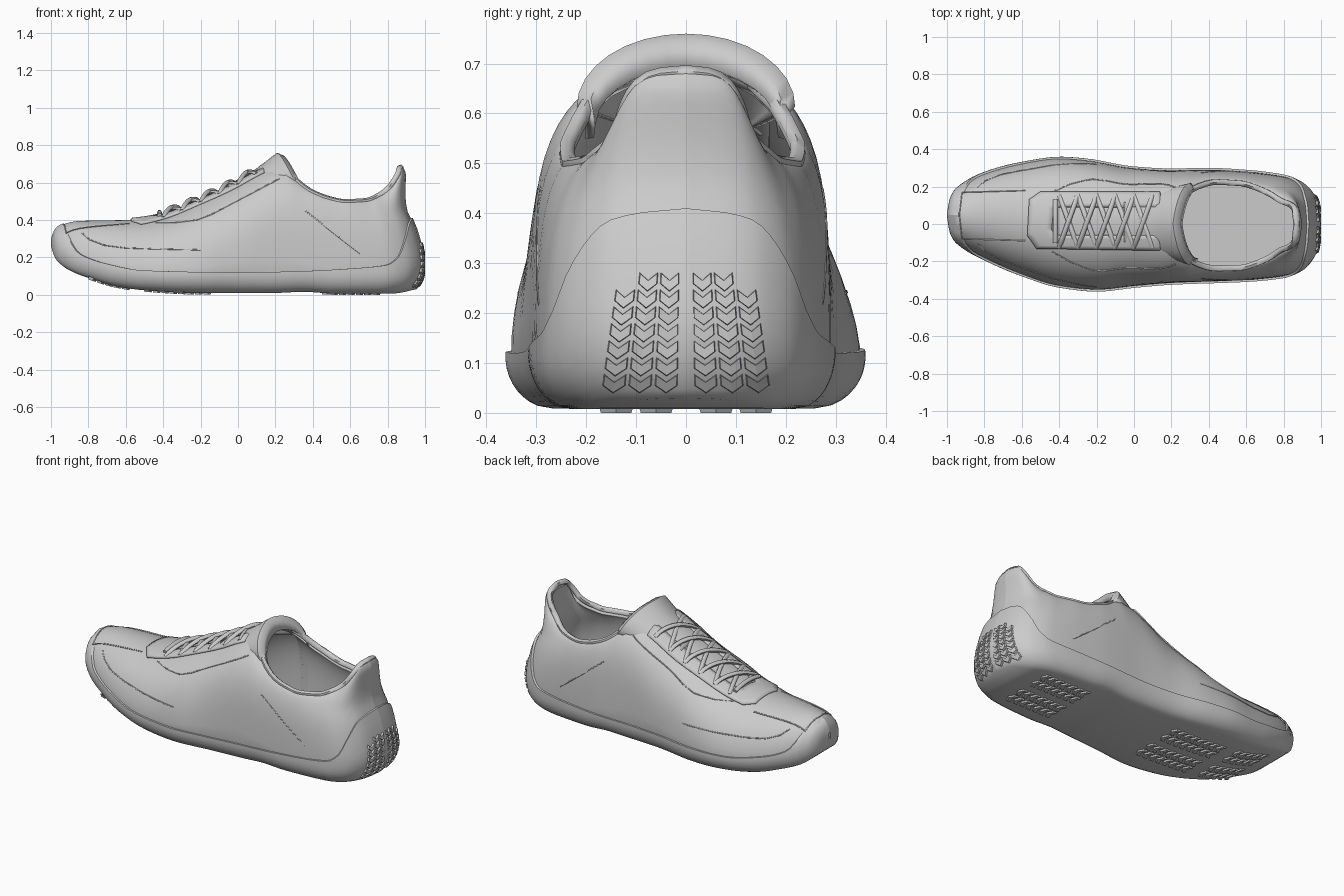
import bpy, bmesh, math
from mathutils import Vector

if "Cube" in bpy.data.objects:
    bpy.data.objects.remove(bpy.data.objects["Cube"])

grey = bpy.data.materials.new("mid grey")
grey.use_nodes = True
grey.diffuse_color = (0.6, 0.6, 0.6, 1)
grey.node_tree.nodes["Principled BSDF"].inputs["Base Color"].default_value = (0.6, 0.6, 0.6, 1)


def curve_of(*pts):
    """Monotone smooth interpolation through (x, value) pairs."""
    n = len(pts)
    sec = [(pts[i + 1][1] - pts[i][1]) / (pts[i + 1][0] - pts[i][0]) for i in range(n - 1)]
    tan = [sec[0]] + [2 * a * b / (a + b) if a * b > 0 else 0 for a, b in zip(sec, sec[1:])] + [sec[-1]]

    def f(x):
        x = min(max(x, pts[0][0]), pts[-1][0])
        i = max(k for k in range(n - 1) if pts[k][0] <= x)
        h = pts[i + 1][0] - pts[i][0]
        t = (x - pts[i][0]) / h
        return ((1 + 2 * t) * (1 - t) ** 2 * pts[i][1] + t * (1 - t) ** 2 * h * tan[i]
                + t * t * (3 - 2 * t) * pts[i + 1][1] + t * t * (t - 1) * h * tan[i + 1])
    return f


# Shape curves along the length: outline, underside, crest, collar width, sole edge, shoulder fullness
left = curve_of((-1, .06), (-.985, .14), (-.95, .2), (-.8, .285), (-.6, .338), (-.4, .364), (-.25, .352),
                (0, .308), (.2, .297), (.4, .3), (.6, .29), (.8, .265), (.9, .225), (.97, .15), (.99, .09), (1, 0))
right = curve_of((-1, .04), (-.985, -.05), (-.95, -.11), (-.8, -.2), (-.6, -.285), (-.4, -.345), (-.2, -.364),
                 (0, -.342), (.2, -.325), (.6, -.31), (.8, -.29), (.9, -.25), (.97, -.17), (.99, -.1), (1, 0))
centre = curve_of((-1, .05), (-.8, .04), (-.4, .01), (.2, 0), (1, 0))
under = curve_of((-1, .26), (-.98, .2), (-.95, .165), (-.9, .13), (-.8, .09), (-.65, .045), (-.5, .024),
                 (-.2, .009), (.2, .01), (.35, .016), (.5, .008), (.9, .008), (1, .03))
crest = curve_of((-1, .3), (-.98, .35), (-.95, .375), (-.85, .395), (-.6, .4), (-.5, .41), (-.4, .43),
                 (-.2, .51), (0, .605), (.1, .66), (.2, .7), (.24, .68), (.32, .6), (.4, .545), (.5, .51),
                 (.6, .495), (.75, .5), (.85, .53), (.92, .575), (.97, .645), (.99, .675), (1, .68))
collar = curve_of((-1, 0), (.2, 0), (.25, .45), (.32, .7), (.45, .82), (.6, .82), (.7, .77), (.8, .69),
                  (.9, .6), (.96, .68), (1, .74))
heel = curve_of((0, .93), (.03, .955), (.08, .985), (.16, 1), (.3, .975), (.4, .94), (.46, .912),
                (.55, .905), (.64, .908), (.7, .885))
edge = curve_of((-1, .45), (-.94, .4), (-.9, .29), (-.85, .22), (-.7, .165), (-.5, .13), (0, .12),
                (.3, .125), (.6, .14), (.8, .16), (.86, .2), (.91, .28), (.97, .38), (1, .41))
full = curve_of((-1, 2.8), (-.6, 2.6), (-.1, 3.2), (.2, 5), (1, 3.5))


def skin(x, z, side, off=0.0):
    """Point on the shoe skin at station x, height z, on one side."""
    lo, hi = under(x), crest(x)
    v = min(max((z - lo) / (hi - lo), 0), 1)
    k = min(1, (z - lo) / min(.11, .5 * (hi - lo)))
    r = collar(x)
    f = r + (1 - r) * max(0, 1 - v ** full(x)) ** (.5 + .3 * r)
    f *= .74 + .26 * math.sqrt(max(0, 1 - (1 - k) ** 2))
    c = centre(x)
    w = (left(x) - c) if side > 0 else (c - right(x))
    t = min(max((x - .4) / .6, 0), 1)
    px = x - (1 - heel(z)) * t * t * (3 - 2 * t) + off * x ** 3
    return Vector((px, c + side * max(0, w + off * min(1, w * 12)) * f, z))


def vamp(x, y, lift=0.0):
    """Point on the closed front of the shoe above plan position x, y."""
    c = centre(x)
    w = (left(x) - c) if y > c else (c - right(x))
    v = max(0, 1 - ((y - c) / w) ** 2) ** (1 / full(x))
    return Vector((x, y, under(x) + v * (crest(x) - under(x)) + lift))


def finish(ob, angle=40):
    ob.data.materials.clear()
    ob.data.materials.append(grey)
    bpy.ops.object.select_all(action='DESELECT')
    ob.select_set(True)
    bpy.context.view_layer.objects.active = ob
    if angle:
        bpy.ops.object.shade_smooth_by_angle(angle=math.radians(angle))
    return ob


def new_object(name, bm, angle=40):
    bmesh.ops.remove_doubles(bm, verts=bm.verts, dist=.0004)
    bmesh.ops.recalc_face_normals(bm, faces=bm.faces)
    me = bpy.data.meshes.new(name)
    bm.to_mesh(me)
    bm.free()
    ob = bpy.data.objects.new(name, me)
    bpy.context.collection.objects.link(ob)
    return finish(ob, angle)


def sheet(name, *patches, thick=0, angle=40):
    """Mesh of one or more grids of points, optionally thickened."""
    bm = bmesh.new()
    for rows in patches:
        grid = [[bm.verts.new(p) for p in row] for row in rows]
        for a, b in zip(grid, grid[1:]):
            for i in range(len(a) - 1):
                bm.faces.new((a[i], a[i + 1], b[i + 1], b[i]))
    ob = new_object(name, bm, angle)
    if thick:
        m = ob.modifiers.new("thickness", 'SOLIDIFY')
        m.thickness, m.offset = thick, 0
    return ob


def tubes(name, paths, radius):
    cu = bpy.data.curves.new(name, 'CURVE')
    cu.dimensions, cu.bevel_depth, cu.bevel_resolution, cu.use_fill_caps = '3D', radius, 1, True
    for path in paths:
        sp = cu.splines.new('POLY')
        sp.points.add(len(path) - 1)
        for p, q in zip(sp.points, path):
            p.co = (*q, 1)
    ob = bpy.data.objects.new(name, cu)
    bpy.context.collection.objects.link(ob)
    finish(ob, 0)
    bpy.ops.object.convert(target='MESH')
    finish(bpy.context.object, 60)


def along(pts, n=10):
    """Subdivide a plan polyline."""
    out = [Vector(p).lerp(Vector(q), i / n) for p, q in zip(pts, pts[1:]) for i in range(n)]
    return out + [Vector(pts[-1])]


N = 72
stations = [-math.cos(math.pi * i / N) for i in range(N + 1)]

# Upper: open at the collar, thickened inward only at the rear
halves = {1: [], -1: []}
for x in stations:
    lo, hi = under(x), crest(x)
    zs = [lo + (hi - lo) * (1 - (1 - (.03 + .97 * i / 16)) ** 2) for i in range(17)]
    for s in halves:
        halves[s].append([skin(x, z, s, -.01) for z in zs])
upper = sheet("upper", halves[1], halves[-1], angle=50)
group = upper.vertex_groups.new(name="lined")
group.add([v.index for v in upper.data.vertices if v.co.x > .25], 1, 'REPLACE')
m = upper.modifiers.new("lining", 'SOLIDIFY')
m.thickness, m.offset, m.vertex_group = .035, -1, "lined"

# Padded collar roll
rear = [x for x in stations if x > .24]
rim = [skin(x, crest(x), 1, -.025) for x in rear] + [skin(x, crest(x), -1, -.025) for x in reversed(rear[:-1])]
tubes("collar_roll", [rim], .017)

# Sole wrapping up over toe and heel
rows = []
for x in stations:
    lo, hi = under(x), min(edge(x), crest(x))
    zs = [lo + (hi - lo) * (i / 9) ** 1.4 for i in range(10)]
    rows.append([skin(x, hi, 1, -.02)] + [skin(x, z, 1) for z in reversed(zs)]
                + [skin(x, z, -1) for z in zs] + [skin(x, hi, -1, -.02)])
sheet("sole", rows, angle=45)

# Insole
sheet("insole", [[skin(x, .15, 1, -.02), skin(x, .15, -1, -.02)] for x in stations if -.3 < x < .97])

# Tongue flaring into a saddle at the ankle
rows = []
for j in range(9):
    t = j / 8
    row = []
    for i in range(17):
        a = (i / 8 - 1) * math.pi / 2
        front = vamp(-.05, .1 * math.sin(a) + .01, .002)
        back = Vector((.21 + .09 * abs(a / 1.57) ** 1.4, .21 * math.sin(a), .74 - .14 * (1 - math.cos(a))))
        p = front.lerp(back, t)
        p.z += .01 * t * t - .012 * math.sin(math.pi * t) * math.cos(a)
        row.append(p)
    rows.append(row)
lips = [[p + Vector((dx, -.08 * p.y, dz)) for p in rows[-1]] for dx, dz in ((.025, -.012), (.04, -.06))]
sheet("tongue", rows + lips, thick=.02, angle=60)

# Raised lace stay, a U around the slot
outer = along([(.14, .17), (-.5, .17), (-.56, .13), (-.57, -.06), (-.52, -.13), (.14, -.14)])
inner = along([(.14, .09), (-.4, .09), (-.43, .07), (-.44, -.03), (-.42, -.06), (.14, -.06)])
sheet("lace_stay", [[vamp(*o.lerp(n, k / 4), .002) for k in range(5)] for o, n in zip(outer, inner)], thick=.016)

# Crossed laces
paths = []
for i in range(5):
    x = -.4 + .1 * i
    for s in (1, -1):
        pts = along([(x, .015 - s * .14), (x + .1, .015 + s * .14)], 12)
        paths.append([vamp(*p, .004 + (.012 + .007 * s) * math.sin(math.pi * k / 12) ** .5)
                      for k, p in enumerate(pts)])
paths.append([vamp(*p, .016) for p in along([(-.42, -.1), (-.42, .13)])])
tubes("laces", paths, .013)

# Panel seams on vamp and sides
seams = [[vamp(*p, -.001) for p in along(q)] for q in (
    [(-.92, -.08), (-.58, -.09)], [(-.92, .17), (-.58, .18)], [(-.92, .17), (-.935, .05), (-.92, -.08)])]
for s in (1, -1):
    for q in ([(-.84, .33), (-.8, .295), (-.72, .265), (-.6, .25), (-.45, .245), (-.2, .24)],
              [(.22, .62), (-.14, .43), (-.22, .4), (-.34, .385), (-.44, .385)], [(.36, .45), (.66, .22)]):
        seams.append([skin(p.x, p.y, s, -.011) for p in along(q)])
tubes("seams", seams, .0035)

# Chevron tread
def chevrons(name, place, cells, w, h, deep):
    bm = bmesh.new()
    for a, b, flip in cells:
        outline = [(-w, 0), (0, flip * h * .7), (w, 0), (w, h), (0, h + flip * h * .7), (-w, h)]
        lo = [bm.verts.new(place(a + u, b + v, -.01)) for u, v in outline]
        hi = [bm.verts.new(place(a + u * .85, b + v * .8, deep)) for u, v in outline]
        for i in range(6):
            k = (i + 1) % 6
            bm.faces.new((lo[i], lo[k], hi[k], hi[i]))
        bm.faces.new((hi[0], hi[1], hi[4], hi[5]))
        bm.faces.new((hi[1], hi[2], hi[3], hi[4]))
    new_object(name, bm, 0)


def on_heel(y, z, h):
    y *= 1.12 - .9 * z
    lo, hi = .6, 1
    for _ in range(24):
        mid = (lo + hi) / 2
        lo, hi = (mid, hi) if abs(skin(mid, z, 1 if y > 0 else -1).y) > abs(y) else (lo, mid)
    return Vector((min(1, skin(lo, z, 1).x + h), y, z))


def on_bottom(y, x, h):
    return Vector((x, y, max(0, under(x) - h)))


chevrons("heel_tread", on_heel, [(s * y, .055 + .034 * i, -1) for s in (1, -1) for y in (.037, .086, .135)
                                 for i in range(7 if y < .1 else 6)], .023, .025, .01)
cells = [(y, x0 + .045 * i, 1) for x0, n in ((-.8, 5), (-.5, 8), (.45, 7)) for i in range(n)
         for y in (-.14, -.06, .06, .14)]
chevrons("sole_tread", on_bottom, cells, .036, .028, .008)
